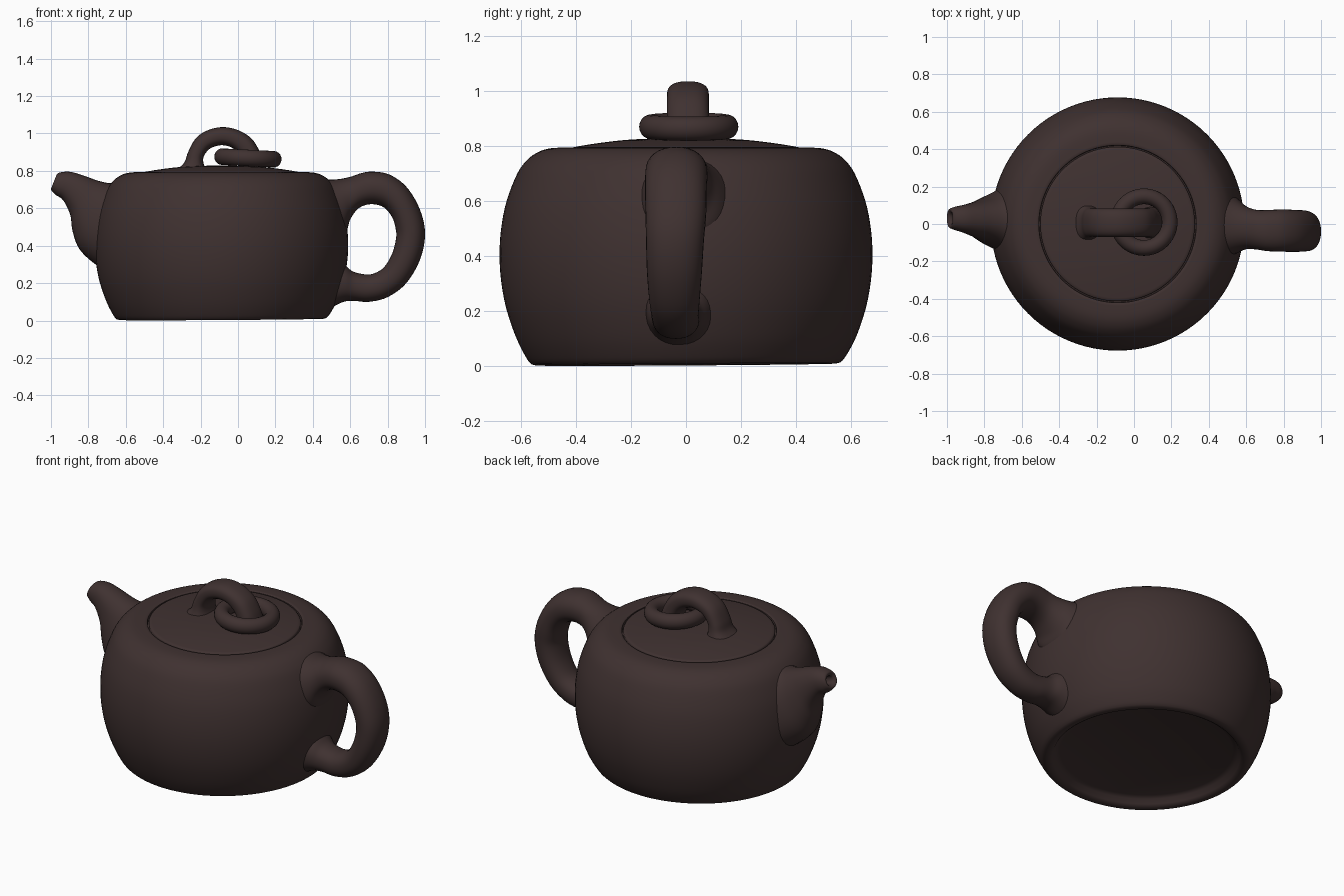
import bpy, math

clay = bpy.data.materials.new("dark brown clay")
clay.diffuse_color = (0.05, 0.031, 0.03, 1)
CX = -0.088  # centre of the round body


def finish(ob):
    if not ob.data.materials:
        ob.data.materials.append(clay)
    bpy.ops.object.select_all(action='DESELECT')
    ob.select_set(True)
    bpy.context.view_layer.objects.active = ob
    bpy.ops.object.mode_set(mode='EDIT')
    bpy.ops.mesh.select_all(action='SELECT')
    bpy.ops.mesh.normals_make_consistent(inside=False)
    bpy.ops.object.mode_set(mode='OBJECT')
    bpy.ops.object.shade_smooth_by_angle(angle=math.radians(45))
    return ob


def make(name, rings, caps=True):
    """Skin a list of equal-length closed rings."""
    n = len(rings[0])
    verts = [v for r in rings for v in r]
    faces = [(i * n + j, i * n + (j + 1) % n, (i + 1) * n + (j + 1) % n, (i + 1) * n + j)
             for i in range(len(rings) - 1) for j in range(n)]
    if caps:
        faces += [tuple(range(n)), tuple(range(len(verts) - n, len(verts)))]
    me = bpy.data.meshes.new(name)
    me.from_pydata(verts, [], faces)
    ob = bpy.data.objects.new(name, me)
    bpy.context.collection.objects.link(ob)
    return finish(ob)


def smooth(pts, steps):
    """Catmull-Rom through tuples of any size."""
    out = []
    for i in range(len(pts) - 1):
        a, b, c, d = pts[max(i - 1, 0)], pts[i], pts[i + 1], pts[min(i + 2, len(pts) - 1)]
        for s in range(steps):
            t = s / steps
            out.append(tuple(0.5 * (2 * q + (r - p) * t + (2 * p - 5 * q + 4 * r - w) * t * t
                                    + (3 * q - p - 3 * r + w) * t ** 3)
                             for p, q, r, w in zip(a, b, c, d)))
    return out + [pts[-1]]


def lathe(name, profile, n=96):
    rings = [[(CX + r * math.cos(2 * math.pi * k / n), r * math.sin(2 * math.pi * k / n), z)
              for k in range(n)] for r, z in profile]
    return make(name, rings)


def loft(name, sections, power=1.0, n=32, steps=5):
    """Each section: outline point A (x,z), opposite point B (x,z), half width in y, centre y."""
    def pw(v):
        return math.copysign(abs(v) ** power, v)
    rings = []
    for ax, az, bx, bz, hy, cy in smooth(sections, steps):
        ring = []
        for k in range(n):
            a = 2 * math.pi * k / n
            c, s = pw(math.cos(a)), pw(math.sin(a))
            ring.append(((ax + bx) / 2 + (ax - bx) / 2 * c, cy + hy * s,
                         (az + bz) / 2 + (az - bz) / 2 * c))
        rings.append(ring)
    return make(name, rings)


# Body: recessed base, foot ring, bulging wall, shoulder and lid seam
base = [(0.02, 0.05), (0.47, 0.05), (0.495, 0.04), (0.51, 0.018), (0.525, 0.008), (0.545, 0.006)]
wall = smooth([(0.56, 0.01), (0.578, 0.03), (0.615, 0.10), (0.65, 0.20), (0.67, 0.30),
               (0.677, 0.40), (0.671, 0.50), (0.651, 0.60), (0.612, 0.70), (0.575, 0.75),
               (0.535, 0.778), (0.49, 0.791), (0.426, 0.794)], 4)
seam = [(0.421, 0.79), (0.419, 0.77), (0.02, 0.77)]
body = lathe("body", base + wall + seam)
for v in body.data.vertices:  # the foot stands very slightly uneven
    if v.co.z < 0.1:
        v.co.z += 0.007 * (v.co.x - CX + v.co.y) * (1 - v.co.z / 0.1)

# Lid: shallow dome
lathe("lid", [(0.02, 0.772), (0.413, 0.772), (0.413, 0.79)]
      + smooth([(0.408, 0.795), (0.33, 0.808), (0.22, 0.821), (0.1, 0.827), (0.01, 0.828)], 4))

# Spout: starts inside the pouring hole, turns over the lip, flares into the body
loft("spout", [
    (-0.90, 0.685, -0.88, 0.735, 0.022, 0.03), (-0.97, 0.712, -0.955, 0.757, 0.028, 0.03),
    (-0.99, 0.712, -0.967, 0.768, 0.034, 0.03), (-1.0, 0.700, -0.967, 0.784, 0.05, 0.03),
    (-0.975, 0.672, -0.94, 0.794, 0.062, 0.03), (-0.935, 0.643, -0.89, 0.794, 0.074, 0.028),
    (-0.897, 0.565, -0.82, 0.773, 0.092, 0.025), (-0.885, 0.48, -0.75, 0.748, 0.11, 0.023),
    (-0.85, 0.385, -0.69, 0.735, 0.135, 0.02), (-0.775, 0.31, -0.64, 0.742, 0.17, 0.02),
    (-0.68, 0.25, -0.58, 0.75, 0.22, 0.02)], power=0.9)

# Handle: ear-shaped loop with flared roots
loft("handle", [
    (0.45, 0.755, 0.50, 0.40, 0.19, 0), (0.53, 0.755, 0.575, 0.47, 0.145, -0.01),
    (0.60, 0.768, 0.60, 0.54, 0.115, -0.02), (0.66, 0.788, 0.645, 0.60, 0.106, -0.03),
    (0.72, 0.796, 0.71, 0.622, 0.11, -0.035), (0.81, 0.78, 0.78, 0.605, 0.113, -0.035),
    (0.90, 0.715, 0.825, 0.55, 0.112, -0.037), (0.97, 0.60, 0.843, 0.49, 0.11, -0.037),
    (1.0, 0.47, 0.845, 0.44, 0.105, -0.04), (0.975, 0.33, 0.825, 0.36, 0.10, -0.042),
    (0.90, 0.20, 0.785, 0.29, 0.092, -0.042), (0.80, 0.125, 0.74, 0.257, 0.086, -0.04),
    (0.70, 0.10, 0.69, 0.246, 0.085, -0.037), (0.62, 0.105, 0.62, 0.26, 0.09, -0.035),
    (0.565, 0.10, 0.58, 0.29, 0.11, -0.03), (0.50, 0.07, 0.53, 0.34, 0.13, -0.02)], power=0.9)

# Lid knob: small arch
Y = 0.007
loft("knob_arch", [
    (-0.335, 0.80, -0.17, 0.80, 0.10, Y), (-0.287, 0.845, -0.185, 0.845, 0.083, Y),
    (-0.267, 0.90, -0.182, 0.88, 0.077, Y), (-0.225, 0.975, -0.155, 0.915, 0.076, Y),
    (-0.16, 1.018, -0.12, 0.932, 0.076, Y), (-0.08, 1.034, -0.08, 0.937, 0.076, Y),
    (0.0, 1.018, -0.035, 0.925, 0.076, Y), (0.07, 0.975, 0.0, 0.895, 0.076, Y),
    (0.113, 0.91, 0.02, 0.86, 0.077, Y), (0.135, 0.85, 0.03, 0.83, 0.08, Y),
    (0.16, 0.79, 0.02, 0.79, 0.09, Y)], power=0.8)

# Loose ring hanging through the arch
bpy.ops.mesh.primitive_torus_add(major_radius=0.138, minor_radius=0.042, major_segments=64,
                                 minor_segments=20, location=(0.053, 0.01, 0.869),
                                 rotation=(0, 0.05, 0))
ring = bpy.context.object
ring.name = "knob_ring"
ring.scale = (1, 1, 1.05)
finish(ring)
